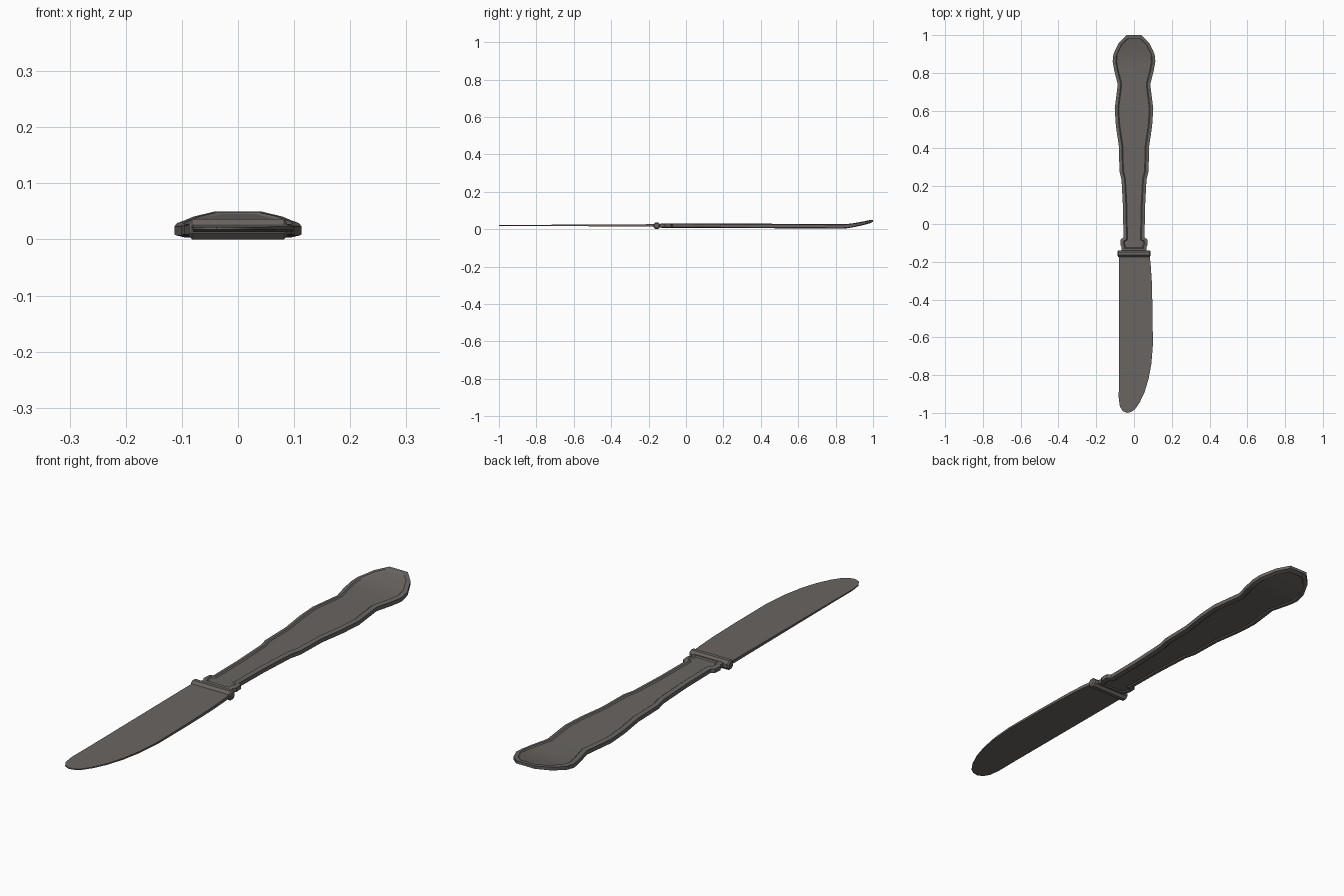
import bpy, bmesh, math
from mathutils import Matrix, Vector

if "Cube" in bpy.data.objects:
    bpy.data.objects.remove(bpy.data.objects["Cube"])

metal = bpy.data.materials.new("dark_steel")
metal.diffuse_color = (0.14, 0.13, 0.12, 1)
metal.use_nodes = True
metal.node_tree.nodes["Principled BSDF"].inputs["Base Color"].default_value = metal.diffuse_color


def finish(name, bm, smooth=25):
    bmesh.ops.recalc_face_normals(bm, faces=bm.faces)
    me = bpy.data.meshes.new(name)
    bm.to_mesh(me)
    bm.free()
    me.materials.append(metal)
    ob = bpy.data.objects.new(name, me)
    bpy.context.collection.objects.link(ob)
    bpy.context.view_layer.objects.active = ob
    ob.select_set(True)
    bpy.ops.object.shade_smooth_by_angle(angle=math.radians(smooth))
    ob.select_set(False)
    return ob


def slab(outline, z0, z1):
    """Extrude a flat outline between two heights."""
    bm = bmesh.new()
    face = bm.faces.new([bm.verts.new((x, y, z0)) for x, y in outline])
    ext = bmesh.ops.extrude_face_region(bm, geom=[face], use_keep_orig=True)
    for v in ext["geom"]:
        if isinstance(v, bmesh.types.BMVert):
            v.co.z = z1
    bmesh.ops.recalc_face_normals(bm, faces=bm.faces)
    return bm


def cut_rows(bm, rows):
    for y in rows:
        bmesh.ops.bisect_plane(bm, geom=bm.verts[:] + bm.edges[:] + bm.faces[:],
                               plane_co=(0, y, 0), plane_no=(0, 1, 0))


# Handle: mirrored outline with chamfered rim and recessed panel on both sides
half = [(0.065, -0.145), (0.065, -0.123), (0.072, -0.112), (0.070, -0.08),
        (0.056, -0.072), (0.058, 0.08), (0.066, 0.235), (0.077, 0.28),
        (0.080, 0.41), (0.096, 0.52), (0.102, 0.61), (0.086, 0.74),
        (0.104, 0.81), (0.113, 0.86), (0.109, 0.90), (0.080, 0.96), (0.040, 1.0)]
bm = slab(half + [(-x, y) for x, y in reversed(half)], 0.011, 0.027)
big = [f for f in bm.faces if abs(f.normal.z) > 0.9]
for thickness, depth in ((0.016, 0.004), (0.005, -0.004)):
    for f in big:
        bmesh.ops.inset_region(bm, faces=[f], thickness=thickness, depth=depth,
                               use_even_offset=True, use_boundary=True)
cut_rows(bm, [0.0, 0.2, 0.4, 0.6, 0.84, 0.87, 0.90, 0.93, 0.96])
for v in bm.verts:
    y = v.co.y
    v.co.z -= 0.004 * max(0, min(1, y / 0.85))     # gentle fall along the handle
    if y > 0.84:                                    # upturned end
        t = (y - 0.84) / 0.16
        v.co.z = v.co.z * (1 - 0.3 * t) + 0.034 * t ** 1.4
finish("handle", bm)

# Bolster: eight sided ring bar between handle and blade
bm = bmesh.new()
bmesh.ops.create_cone(bm, cap_ends=True, segments=8, radius1=0.0195, radius2=0.0195,
                      depth=0.164,
                      matrix=Matrix.Translation((0, -0.157, 0.018))
                      @ Matrix.Rotation(math.pi / 2, 4, 'Y')
                      @ Matrix.Rotation(math.pi / 8, 4, 'Z'))
caps = [f for f in bm.faces if len(f.verts) == 8]
for f in caps:
    s = 1 if f.calc_center_median().x > 0 else -1
    r = bmesh.ops.inset_region(bm, faces=[f], thickness=0.006)
    for v in f.verts:
        v.co.x += 0.005 * s
finish("bolster", bm)

# Blade: straight back, bellied cutting edge, thinning towards the tip
blade = [(-0.08, -0.15), (0.08, -0.15), (0.088, -0.21), (0.094, -0.30),
         (0.098, -0.45), (0.100, -0.64), (0.092, -0.74), (0.077, -0.82),
         (0.056, -0.89), (0.030, -0.945), (0.006, -0.98), (-0.015, -0.995),
         (-0.038, -1.0), (-0.060, -0.99), (-0.075, -0.965), (-0.081, -0.92),
         (-0.080, -0.80)]
bm = slab(blade, -1, 1)
cut_rows(bm, [-0.3, -0.5, -0.7, -0.85])
for v in bm.verts:
    t = (-0.15 - v.co.y) / 0.85
    v.co.z = 0.02 + v.co.z * (0.0065 - 0.0045 * t)
finish("blade", bm)
